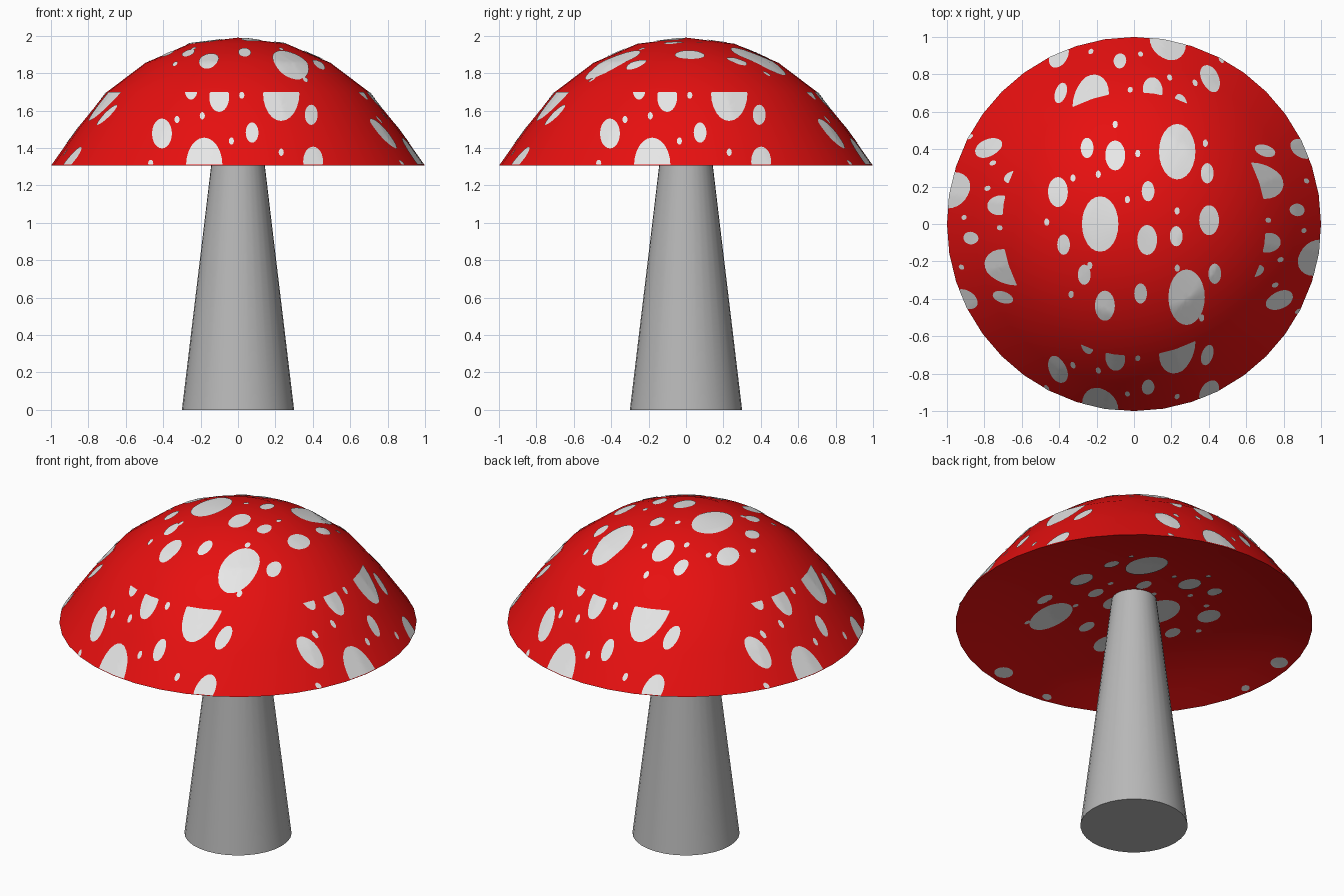
import bpy, bmesh, math
from mathutils import Vector
from mathutils.bvhtree import BVHTree

if "Cube" in bpy.data.objects:
    bpy.data.objects.remove(bpy.data.objects["Cube"])


def material(name, rgb):
    m = bpy.data.materials.new(name)
    m.diffuse_color = (*rgb, 1)
    m.use_nodes = True
    m.node_tree.nodes["Principled BSDF"].inputs["Base Color"].default_value = m.diffuse_color
    return m


RED = material("cap red", (0.8, 0.005, 0.005))
WHITE = material("spot white", (0.8, 0.8, 0.8))
GREY = material("stem grey", (0.48, 0.48, 0.48))


def finish(bm, name, mat, angle=40):
    mesh = bpy.data.meshes.new(name)
    bm.to_mesh(mesh)
    ob = bpy.data.objects.new(name, mesh)
    bpy.context.collection.objects.link(ob)
    mesh.materials.append(mat)
    bpy.ops.object.select_all(action='DESELECT')
    ob.select_set(True)
    bpy.context.view_layer.objects.active = ob
    bpy.ops.object.shade_smooth_by_angle(angle=math.radians(angle))
    return ob


def lathe(profile, n):
    """Closed solid of revolution from an (r, z) profile that starts and ends on the axis."""
    bm = bmesh.new()
    vs = [bm.verts.new((r, 0, z)) for r, z in profile]
    es = [bm.edges.new(p) for p in zip(vs, vs[1:])]
    bmesh.ops.spin(bm, geom=vs + es, cent=(0, 0, 0), axis=(0, 0, 1),
                   angle=math.tau, steps=n, use_duplicate=False)
    bmesh.ops.remove_doubles(bm, verts=bm.verts, dist=1e-4)
    bmesh.ops.recalc_face_normals(bm, faces=bm.faces)
    return bm


# Stem
bm = lathe([(0, 0), (0.30, 0), (0.125, 1.46), (0, 1.46)], 32)
finish(bm, "stem", GREY)
bm.free()

# Cap: dome with a shallow hollow underside
cap = lathe([(0, 1.99), (0.26, 1.957), (0.495, 1.855), (0.70, 1.70), (0.86, 1.503), (1.0, 1.305),
             (0.85, 1.35), (0.70, 1.39), (0.48, 1.43), (0.25, 1.453), (0, 1.46)], 40)
finish(cap, "cap", RED)
tree = BVHTree.FromBMesh(cap)
cap.free()

# Spot pattern: (u, v) centres grouped by ellipse radii
PATTERN = {
    (0.097, 0.148): [(-.18, 0), (.23, .385), (.28, -.39)],
    (0.053, 0.080): [(-.155, -.435), (-.10, .365), (-.405, .17), (.40, .02), (.07, -.085)],
    (0.034, 0.054): [(-.25, .405), (.075, .175), (.39, .27), (.225, -.065), (-.375, -.11),
                     (-.265, -.27), (.035, -.37), (.43, -.265)],
    (0.014, 0.020): [(-.19, .265), (.02, .375), (-.035, .13), (-.325, .245), (-.335, -.375),
                     (.23, -.235), (.23, .07), (-.465, .01), (-.10, .53), (-.235, -.22),
                     (.38, .43), (.36, -.5)],
}
SPOTS = [(u, v, a, b) for (a, b), cs in PATTERN.items() for u, v in cs]


def spots(name, items, place, direction, low=-9, high=9):
    """Project thin elliptical plates on to the cap, clipped to low < v < high."""
    bm = bmesh.new()
    d = Vector(direction)

    def vert(u, v):
        hit, normal, _, _ = tree.ray_cast(Vector(place(u, v)), d)
        if normal.dot(d) > 0:
            normal = -normal
        return bm.verts.new(hit + normal * 0.004)

    for cu, cv, a, b in items:
        if cv - b > high - 0.005 or cv + b < low + 0.005:
            continue
        n = 24 if a > 0.02 else 10
        rings = max(1, round(a / 0.018))
        mid = (max(cv - b, low) + min(cv + b, high)) / 2
        outline = []
        for k in range(n):
            t = math.tau * k / n
            outline.append((cu + a * math.cos(t), min(max(cv + b * math.sin(t), low), high)))
        centre = vert(cu, mid)
        prev = None
        for r in range(1, rings + 1):
            f = r / rings
            ring = [vert(cu + (u - cu) * f, mid + (v - mid) * f) for u, v in outline]
            for k in range(n):
                j = (k + 1) % n
                if prev:
                    bm.faces.new((prev[k], ring[k], ring[j], prev[j]))
                else:
                    bm.faces.new((centre, ring[k], ring[j]))
            prev = ring
    # face each plate away from the cap
    for f in bm.faces:
        f.normal_update()
        if f.normal.dot(d) > 0:
            f.normal_flip()
    finish(bm, name, WHITE, 60)
    bm.free()


# Spots on the crown and the underside
spots("crown_spots", SPOTS, lambda u, v: (u, v, 3), (0, 0, -1))
RIM = [(.19, -.91, .06, .04), (-.92, .17, .04, .06), (-.16, -.95, .03, .02), (-.95, -.16, .02, .03)]
spots("underside_spots", SPOTS + RIM, lambda u, v: (u, v, 0.5), (0, 0, 1))

# The same spots on the four sides of the skirt, clipped where the crown begins
for name, ox, oy in (("front", 0, -1), ("right", 1, 0), ("back", 0, 1), ("left", -1, 0)):
    spots(name + "_spots", SPOTS,
          lambda u, v, ox=ox, oy=oy: (3 * ox - u * oy, 3 * oy + u * ox, 1.305 + v),
          (-ox, -oy, 0), 0.003, 0.392)
